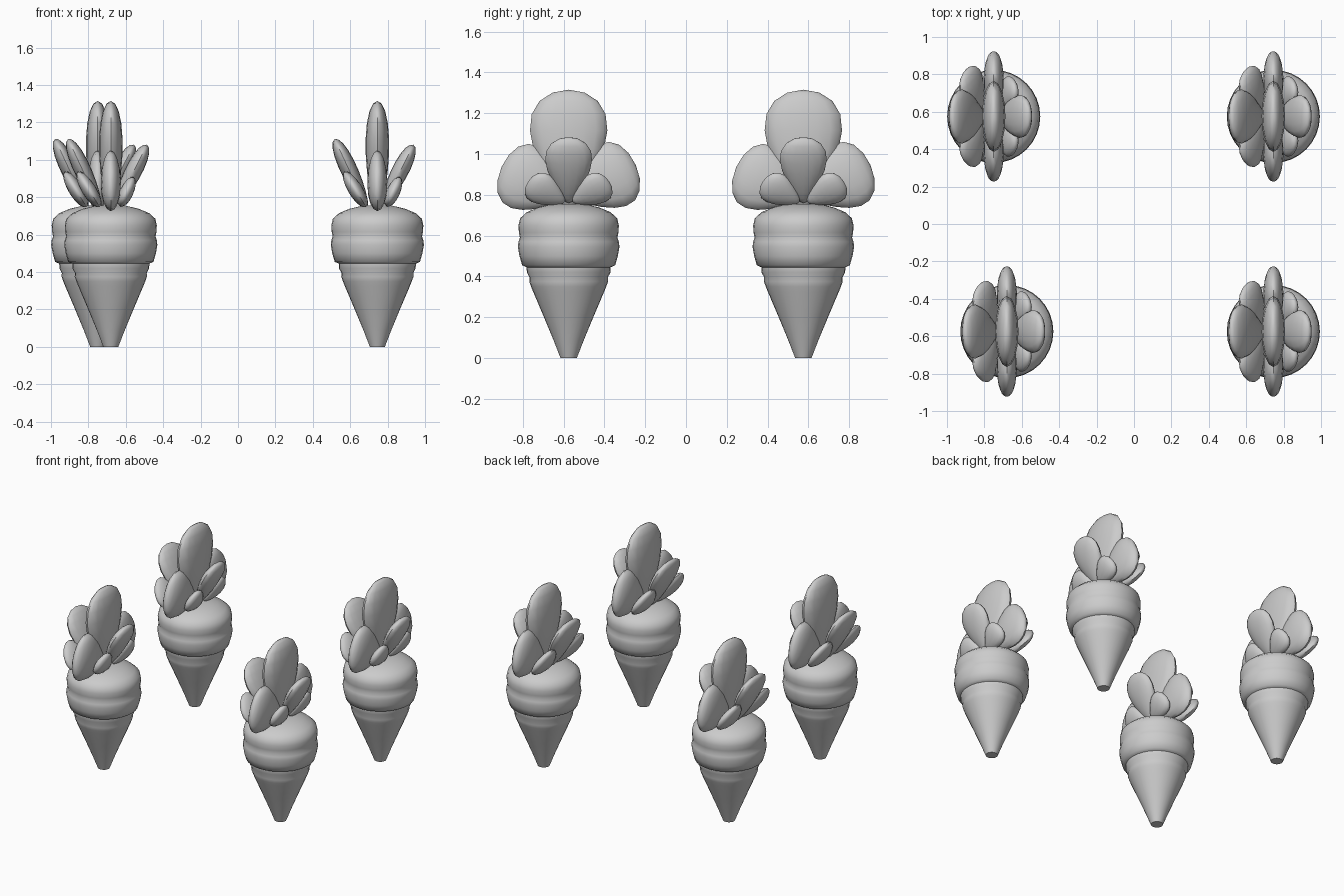
import bpy, bmesh
from math import radians, cos, sin, pi
from mathutils import Matrix, Vector

if "Cube" in bpy.data.objects:
    bpy.data.objects.remove(bpy.data.objects["Cube"])

# root profile: radius, height
PROFILE = [(0.04, 0.0), (0.075, 0.09), (0.125, 0.21), (0.174, 0.325), (0.184, 0.35),
           (0.193, 0.375), (0.192, 0.395), (0.205, 0.42), (0.206, 0.445), (0.228, 0.455),
           (0.241, 0.50), (0.249, 0.545), (0.246, 0.57), (0.239, 0.59), (0.244, 0.615),
           (0.246, 0.65), (0.238, 0.685), (0.205, 0.715), (0.15, 0.738), (0.08, 0.755)]

# leaf: base x, base y, base z, lean about y, spin in its own plane, length, half width, half thickness
LEAVES = [(0, 0, 0.735, 0, 0, 0.58, 0.19, 0.062),
          (0.03, 0, 0.76, 27, 0, 0.36, 0.115, 0.045),
          (-0.055, 0, 0.74, -25, 0, 0.41, 0.145, 0.045)]
for s in (1, -1):
    LEAVES += [(0, 0.0, 0.80 - 0.01 * (s < 0), 0, s * 66, 0.36, 0.165, 0.053),
               (0.055, s * 0.02, 0.765, 25, s * 58, 0.21, 0.085, 0.036),
               (-0.07, s * 0.02, 0.765, -32, s * 58, 0.27, 0.11, 0.038)]


def finish(bm, name):
    bmesh.ops.recalc_face_normals(bm, faces=bm.faces)
    me = bpy.data.meshes.new(name)
    bm.to_mesh(me)
    bm.free()
    for p in me.polygons:
        p.use_smooth = True
    me.set_sharp_from_angle(angle=radians(50))
    return me


def root_mesh(n=32):
    bm = bmesh.new()
    rings = [[bm.verts.new((r * cos(2 * pi * i / n), r * sin(2 * pi * i / n), z))
              for i in range(n)] for r, z in PROFILE]
    for a, b in zip(rings, rings[1:]):
        for i in range(n):
            j = (i + 1) % n
            bm.faces.new((a[i], a[j], b[j], b[i]))
    bm.faces.new(rings[0][::-1])
    bm.faces.new(rings[-1])
    return finish(bm, "carrot_root")


def leaves_mesh():
    bm = bmesh.new()
    for x, y, z, lean, spin, length, w, t in LEAVES:
        verts = bmesh.ops.create_uvsphere(bm, u_segments=16, v_segments=10, radius=1)["verts"]
        m = (Matrix.Translation((x, y, z)) @ Matrix.Rotation(radians(lean), 4, 'Y')
             @ Matrix.Rotation(radians(-spin), 4, 'X'))
        for v in verts:
            u = v.co.z
            k = (1 + 0.5 * u) / 1.1          # wider toward the tip
            v.co = m @ Vector((v.co.x * t * (1 + 0.2 * u), v.co.y * w * k,
                               (u + 1) * length / 2))
    return finish(bm, "carrot_leaves")


# four carrots sharing the two meshes
parts = [root_mesh(), leaves_mesh()]
for x, y in [(-0.75, 0.575), (0.745, 0.575), (-0.68, -0.575), (0.745, -0.575)]:
    for me in parts:
        ob = bpy.data.objects.new(me.name, me)
        ob.location = (x, y, 0)
        bpy.context.collection.objects.link(ob)
